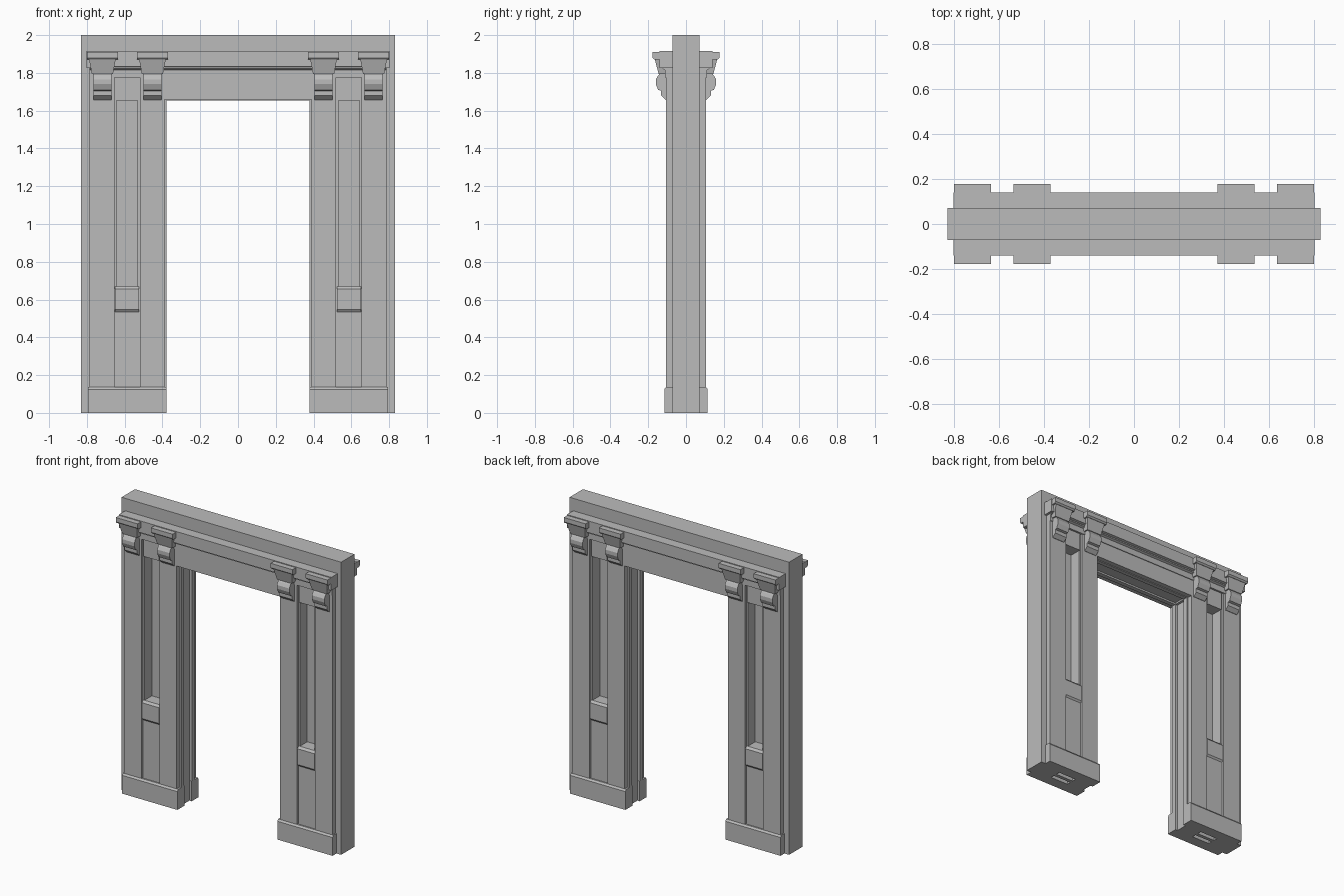
import bpy
import bmesh

cube = bpy.data.objects.get("Cube")
if cube:
    bpy.data.objects.remove(cube, do_unlink=True)

stone = bpy.data.materials.new("grey stone")
stone.use_nodes = True
GREY = (0.5, 0.5, 0.5, 1)
stone.diffuse_color = GREY
stone.node_tree.nodes["Principled BSDF"].inputs["Base Color"].default_value = GREY


def finish(name, bm):
    bmesh.ops.recalc_face_normals(bm, faces=bm.faces)
    mesh = bpy.data.meshes.new(name)
    bm.to_mesh(mesh)
    bm.free()
    mesh.materials.append(stone)
    obj = bpy.data.objects.new(name, mesh)
    bpy.context.collection.objects.link(obj)
    return obj


def extrude(name, outline, x0, x1, taper=None):
    """Sweep a (depth, height) outline along x; depth points to the front.
    taper(z) gives an optional width factor."""
    bm = bmesh.new()
    mid, half = (x0 + x1) / 2, (x1 - x0) / 2
    rings = []
    for s in (-1, 1):
        rings.append([bm.verts.new((mid + s * half * (taper(z) if taper else 1), -d, z))
                      for d, z in outline])
    n = len(outline)
    bm.faces.new(rings[0])
    bm.faces.new(rings[1][::-1])
    for i in range(n):
        j = (i + 1) % n
        bm.faces.new((rings[0][i], rings[0][j], rings[1][j], rings[1][i]))
    return finish(name, bm)


def box(name, x0, x1, d0, d1, z0, z1):
    return extrude(name, [(d0, z0), (d1, z0), (d1, z1), (d0, z1)], x0, x1)


def mirror(obj, x=True, y=True):
    mod = obj.modifiers.new("Mirror", 'MIRROR')
    mod.use_axis = (x, y, False)
    mod.use_mirror_merge = False
    return obj


WALL, FACE = 0.072, 0.105
TOP, SPRING = 2.0, 1.655
NICHE_L, NICHE_R = 0.52, 0.655   # niche limits along x

# Wall core: outer and inner jambs, thin niche back, head
mirror(box("outer_jamb", NICHE_R, 0.83, -WALL, WALL, 0, SPRING), y=False)
mirror(box("inner_jamb_core", 0.395, NICHE_L, -WALL, WALL, 0, SPRING), y=False)
mirror(box("inner_jamb_cheek", 0.378, 0.395, 0.042, WALL, 0, SPRING))
mirror(box("niche_back", NICHE_L, NICHE_R, -0.012, 0.012, 0, SPRING), y=False)
box("wall_head", -0.83, 0.83, -WALL, WALL, SPRING + 0.012, TOP)
mirror(box("head_corner", 0.378, 0.83, -WALL, WALL, SPRING, SPRING + 0.012), y=False)
mirror(box("head_soffit", -0.378, 0.378, 0.042, WALL, SPRING, SPRING + 0.012), x=False)

# Pilaster strips either side of each niche
mirror(box("outer_pilaster", NICHE_R, 0.787, 0.05, FACE, 0.1, 1.78))
mirror(box("inner_pilaster", 0.39, NICHE_L, 0.05, FACE, 0.1, 1.78))

# Thin fillets lining the niche, slightly set back
mirror(box("niche_fillet_outer", NICHE_R - 0.012, NICHE_R, 0, 0.09, 0.1, 1.78))
mirror(box("niche_fillet_inner", NICHE_L, NICHE_L + 0.012, 0, 0.09, 0.1, 1.78))

# Plinth with a chamfered top
mirror(extrude("plinth", [(0.04, 0), (0.115, 0), (0.115, 0.125), (FACE, 0.137), (0.04, 0.137)],
               0.378, 0.795))

# Niche pedestal: lower panel, ledge and sloped sill
mirror(extrude("niche_pedestal",
               [(0, 0.1), (0.095, 0.1), (0.095, 0.535), (0.104, 0.547),
                (0.104, 0.655), (0.092, 0.67), (0, 0.67)],
               NICHE_L + 0.003, NICHE_R - 0.003))
mirror(box("niche_head", NICHE_L + 0.01, NICHE_R - 0.01, 0, 0.097, SPRING, 1.78))

# Lintel panel and moulded cornice
mirror(box("lintel_panel", -0.39, 0.39, 0.05, FACE, SPRING + 0.005, 1.78), x=False)
mirror(extrude("cornice",
               [(0.05, 1.775), (0.11, 1.775), (0.11, 1.815), (0.125, 1.822),
                (0.125, 1.83), (0.14, 1.835), (0.14, 1.915), (0.05, 1.915)],
               -0.787, 0.787), x=False)
mirror(box("cornice_return", 0.78, 0.803, 0.05, 0.14, 1.825, 1.915))

# Brackets: cap slab, tapered block and scroll
for label, x in (("inner", 0.453), ("outer", 0.718)):
    mirror(extrude(label + "_bracket_cap",
                   [(0.1, 1.87), (0.168, 1.87), (0.177, 1.88), (0.177, 1.91), (0.1, 1.91)],
                   x - 0.082, x + 0.082))
    mirror(extrude(label + "_bracket_block",
                   [(0.1, 1.795), (0.145, 1.795), (0.165, 1.87), (0.1, 1.87)],
                   x - 0.07, x + 0.07,
                   taper=lambda z: 1 if z > 1.85 else 0.8))
    mirror(extrude(label + "_bracket_scroll",
                   [(0.09, 1.795), (0.14, 1.795), (0.148, 1.785), (0.16, 1.765),
                    (0.16, 1.74), (0.147, 1.71), (0.132, 1.705), (0.132, 1.68),
                    (0.108, 1.657), (0.09, 1.657)],
                   x - 0.047, x + 0.047))
